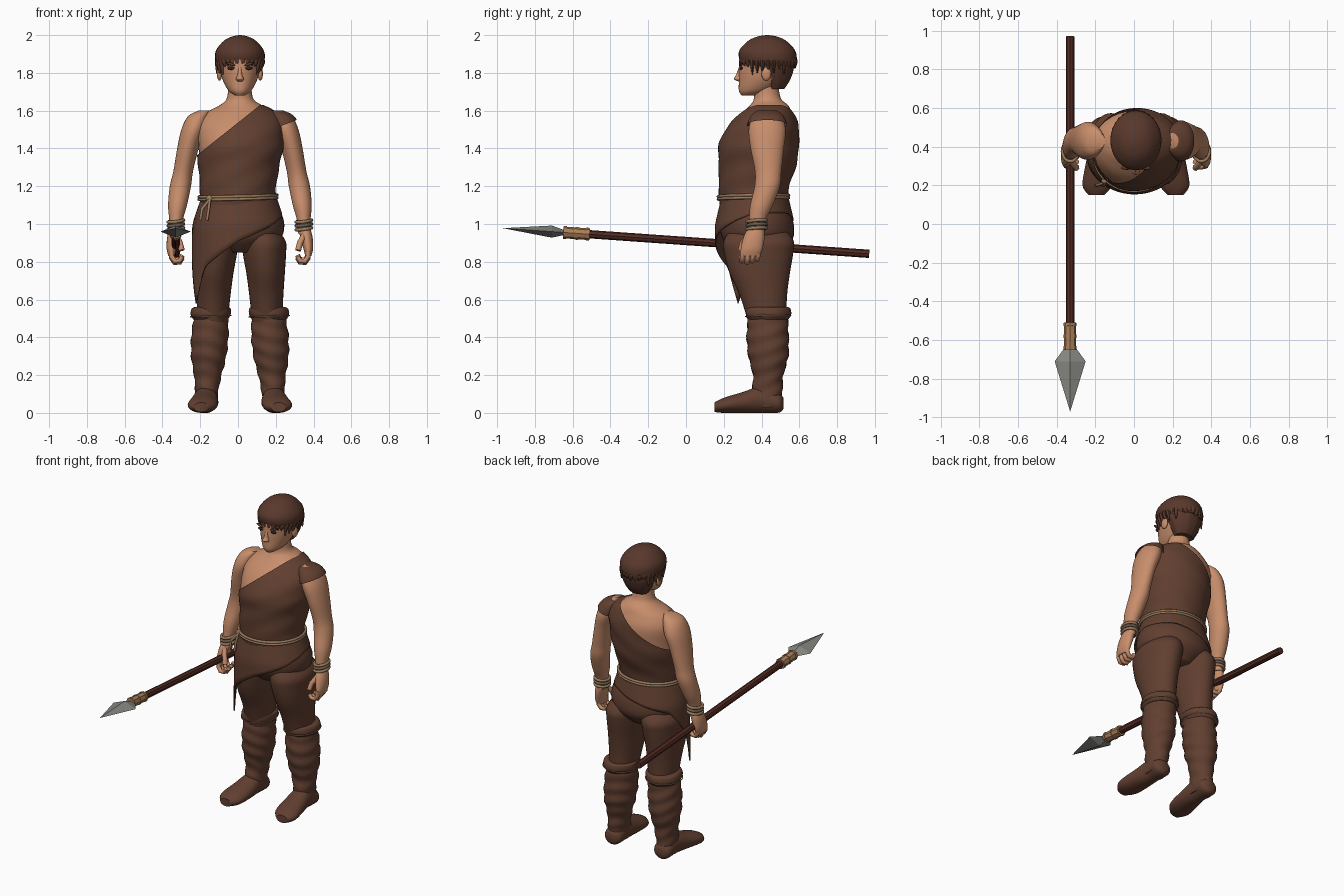
import bpy, bmesh, math, random
from mathutils import Vector

random.seed(4)
if "Cube" in bpy.data.objects:
    bpy.data.objects.remove(bpy.data.objects["Cube"])

MID = 0.01  # body centre line


def material(name, r, g, b):
    mat = bpy.data.materials.new(name)
    mat.use_nodes = True
    mat.diffuse_color = (r, g, b, 1)
    shader = mat.node_tree.nodes["Principled BSDF"]
    shader.inputs["Base Color"].default_value = (r, g, b, 1)
    shader.inputs["Roughness"].default_value = 0.9
    return mat


skin = material("skin", 0.58, 0.27, 0.15)
cloth = material("brown cloth", 0.12, 0.05, 0.03)
hair_mat = material("dark brown hair", 0.1, 0.04, 0.025)
wood = material("dark red wood", 0.085, 0.024, 0.016)
steel = material("grey steel", 0.24, 0.24, 0.22)
binding_mat = material("tan binding", 0.4, 0.21, 0.1)
rope = material("rope", 0.33, 0.2, 0.11)
bronze = material("dull bracelet", 0.16, 0.11, 0.075)
dark = material("dark eye", 0.03, 0.014, 0.01)


def finish(name, bm, mat, angle=50):
    bmesh.ops.recalc_face_normals(bm, faces=bm.faces)
    mesh = bpy.data.meshes.new(name)
    bm.to_mesh(mesh)
    bm.free()
    mesh.materials.append(mat)
    ob = bpy.data.objects.new(name, mesh)
    bpy.context.collection.objects.link(ob)
    bpy.ops.object.select_all(action='DESELECT')
    ob.select_set(True)
    bpy.context.view_layer.objects.active = ob
    if angle:
        bpy.ops.object.shade_smooth_by_angle(angle=math.radians(angle))
    return ob


def spline(keys, steps):
    # Catmull-Rom through every component of the key rows
    last = len(keys) - 1
    for i in range(last):
        p, a, b, q = (keys[max(0, min(last, i + k))] for k in (-1, 0, 1, 2))
        for s in range(steps):
            t = s / steps
            yield [v + t * (w - u) / 2 + t * t * (u - 2.5 * v + 2 * w - z / 2)
                   + t ** 3 * (1.5 * (v - w) + (z - u) / 2)
                   for u, v, w, z in zip(p, a, b, q)]
    yield list(keys[last])


def loft(name, keys, mat, side=0, grow=0, fold=None, lengthwise=False,
         cut=None, steps=5, n=32):
    """Skin elliptical rings (x, y, z, rx, ry); side mirrors, cut is (point, normal)."""
    bm = bmesh.new()
    rings = []
    for x, y, z, rx, ry in spline(keys, steps):
        x = MID + side * x if side else x
        ring = []
        for i in range(n):
            a = math.tau * i / n
            k = 1 + (fold(a, z) if fold else 0)
            u, v = (rx + grow) * k * math.cos(a), (ry + grow) * k * math.sin(a)
            co = (x + u, y, max(0, z + v)) if lengthwise else (x + u, y + v, z)
            ring.append(bm.verts.new(co))
        rings.append(ring)
    for low, high in zip(rings, rings[1:]):
        for i in range(n):
            j = (i + 1) % n
            bm.faces.new((low[i], low[j], high[j], high[i]))
    bm.faces.new(rings[0])
    bm.faces.new(rings[-1])
    if cut:
        bmesh.ops.bisect_plane(bm, geom=bm.verts[:] + bm.edges[:] + bm.faces[:],
                               plane_co=cut[0], plane_no=cut[1], clear_outer=True)
    return finish(name, bm, mat)


def ball(name, centre, size, mat, tilt=0):
    bm = bmesh.new()
    bmesh.ops.create_uvsphere(bm, u_segments=16, v_segments=10, radius=1)
    bmesh.ops.scale(bm, vec=size, verts=bm.verts)
    ob = finish(name, bm, mat)
    ob.location, ob.rotation_euler[1] = centre, tilt
    return ob


def cord(name, points, radius, mat, cyclic=False):
    curve = bpy.data.curves.new(name, 'CURVE')
    curve.dimensions = '3D'
    curve.bevel_depth, curve.bevel_resolution = radius, 2
    curve.use_fill_caps = True
    line = curve.splines.new('POLY')
    line.points.add(len(points) - 1)
    for p, co in zip(line.points, points):
        p.co = (*co, 1)
    line.use_cyclic_u = cyclic
    curve.materials.append(mat)
    ob = bpy.data.objects.new(name, curve)
    bpy.context.collection.objects.link(ob)
    return ob


def hoop(name, x, y, z, rx, ry, radius, mat, wave=0):
    angles = [math.tau * i / 40 for i in range(40)]
    return cord(name, [(x + rx * math.cos(a), y + ry * math.sin(a),
                        z + wave * math.sin(a + 1)) for a in angles], radius, mat, True)


# Torso, one-shoulder tunic and hips
torso = [(0, .355, 1.1, .19, .165), (0, .36, 1.2, .19, .175), (.005, .38, 1.32, .205, .195),
         (.01, .385, 1.42, .22, .2), (.01, .41, 1.52, .22, .175), (.015, .43, 1.59, .18, .13),
         (.015, .44, 1.63, .11, .1), (.01, .43, 1.67, .068, .07), (.01, .42, 1.78, .06, .065)]
loft("torso", torso, skin)
loft("tunic", torso[:7], cloth, grow=.012, steps=8, n=48,
     fold=lambda a, z: .01 * math.sin(45 * z - 5 * math.cos(a)),
     cut=((.13, .4, 1.64), (-.62, 0, .78)))
loft("hips", [(.01, .38, .85, .08, .12), (.01, .38, .92, .21, .185), (.01, .375, 1, .235, .195),
              (.005, .365, 1.08, .215, .18), (0, .355, 1.15, .195, .17)], cloth)

# Slanted wrap skirt with a hanging point on the right hip
HEM = [(0, 1.06), (60, 1.06), (90, 1.03), (150, .96), (185, .8), (205, .58),
       (222, .77), (270, .91), (330, 1.02), (360, 1.06)]


def hem(deg):
    for (a, u), (b, v) in zip(HEM, HEM[1:]):
        if a <= deg <= b:
            return u + (v - u) * (deg - a) / (b - a)


bm = bmesh.new()
columns = []
for deg in range(0, 360, 5):
    a, column = math.radians(deg), []
    for row in range(9):
        z = 1.14 + (hem(deg) - 1.14) * row / 8
        flare = min(1, (1.14 - z) / .14) + max(0, 1 - z) * .3
        column.append(bm.verts.new((.005 + (.2 + .047 * flare) * math.cos(a),
                                    .365 + (.178 + .033 * flare) * math.sin(a), z)))
    columns.append(column)
for one, two in zip(columns, columns[1:] + columns[:1]):
    for r in range(8):
        bm.faces.new((one[r], two[r], two[r + 1], one[r + 1]))
skirt = finish("wrap_skirt", bm, cloth)
skirt.modifiers.new("thickness", 'SOLIDIFY').thickness = .008

# Rope belt with a knot and two tails
for k in range(2):
    hoop("belt", 0, .357, 1.135 + .014 * k, .207, .187, .008, rope, .006)
ball("belt_knot", (-.15, .222, 1.135), (.02, .015, .018), rope)
for end in (-.19, -.155):
    cord("belt_tail", [(-.15, .215, 1.13), (end, .2, 1.08), (end - .01, .2, 1.02)], .008, rope)

# Limbs, the same on both sides
arm = [(.19, .43, 1.6, .03, .04), (.22, .43, 1.57, .055, .075), (.245, .43, 1.5, .065, .098),
       (.275, .43, 1.4, .057, .088), (.3, .435, 1.28, .052, .07), (.315, .43, 1.2, .056, .067),
       (.33, .4, 1.1, .05, .06), (.338, .378, 1.02, .036, .045), (.342, .37, .95, .034, .046)]
palm = [(.342, .37, .98, .03, .042), (.352, .36, .93, .033, .056),
        (.362, .348, .87, .026, .058), (.362, .34, .83, .016, .05)]
leg = [(.1, .38, .98, .09, .14), (.125, .385, .91, .117, .185), (.13, .385, .84, .114, .182),
       (.136, .39, .74, .102, .16), (.14, .41, .62, .09, .125), (.145, .43, .48, .08, .1)]
boot = [(.15, .435, .54, .085, .1), (.158, .432, .42, .098, .11), (.165, .436, .3, .093, .105),
        (.17, .435, .2, .073, .08), (.175, .43, .12, .062, .08), (.18, .425, .03, .058, .08)]
cuff = [(.15, .435, .56, .09, .105), (.152, .435, .55, .104, .117),
        (.155, .435, .52, .106, .12), (.155, .435, .495, .092, .105)]
foot = [(.18, .515, .05, .025, .03), (.18, .49, .053, .058, .052), (.18, .4, .07, .062, .07),
        (.188, .3, .055, .074, .055), (.2, .2, .04, .076, .04), (.205, .15, .03, .04, .025)]

for label, s in (("left", 1), ("right", -1)):
    loft(label + "_arm", arm, skin, s)
    loft(label + "_palm", palm, skin, s, n=20)
    for f in range(4):
        y, drop = .3 + .027 * f, .008 * abs(f - 1)
        path = [(.362, y, .86), (.362, y, .82 + drop), (.345, y - .004, .795 + drop),
                (.318, y - .006, .797 + drop), (.305, y - .006, .82 + drop)]
        cord(label + "_finger", [(MID + s * x, y, z) for x, y, z in path], .0135, skin)
    cord(label + "_thumb", [(MID + s * x, y, z) for x, y, z in
                            ((.34, .33, .94), (.318, .3, .9), (.308, .29, .86))], .016, skin)
    for k in range(3):
        hoop(label + "_bracelet", MID + s * .339, .375, .975 + .02 * k,
             .041, .051, .009, bronze if k == 1 else rope, .006)
    loft(label + "_leg", leg, cloth, s)
    loft(label + "_boot", boot, cloth, s, steps=8,
         fold=lambda a, z: .035 * math.sin(75 * z + 3 * math.cos(a + s)))
    loft(label + "_boot_cuff", cuff, cloth, s,
         fold=lambda a, z: .015 * math.sin(5 * a))
    hoop(label + "_boot_trim", MID + s * .155, .435, .512, .107, .12, .003, rope, .004)
    loft(label + "_foot", foot, cloth, s, lengthwise=True)
    ball(label + "_ear", (MID + s * .108, .425, 1.795), (.014, .026, .036), skin)
    ball(label + "_eye", (MID + s * .045, .292, 1.825), (.022, .008, .009), dark)
    ball(label + "_eyebrow", (MID + s * .048, .29, 1.846), (.03, .01, .007), hair_mat, -s * .3)

# Shoulder cover of the tunic
loft("shoulder_cover", arm[:4], cloth, 1, grow=.013, cut=((.27, .43, 1.535), (.35, 0, -.94)))

# Head, nose and mouth
loft("head", [(.01, .335, 1.68, .025, .04), (.01, .365, 1.705, .06, .085),
              (.01, .4, 1.76, .09, .12), (.01, .42, 1.82, .104, .14),
              (.01, .43, 1.9, .108, .14), (.01, .43, 1.97, .06, .08)], skin)
loft("nose", [(.01, .285, 1.755, .012, .008), (.01, .277, 1.768, .021, .024),
              (.01, .285, 1.79, .013, .02), (.01, .292, 1.83, .009, .012)], skin, n=16)
ball("mouth", (MID, .295, 1.73), (.026, .012, .005), skin)

# Bowl-shaped hair, nape and ragged fringe
loft("hair", [(.01, .445, 1.835, .115, .135), (.01, .435, 1.87, .131, .152),
              (.01, .43, 1.92, .126, .147), (.01, .43, 1.97, .085, .1),
              (.01, .43, 1.993, .04, .05), (.01, .43, 2, .005, .005)], hair_mat)
loft("nape_hair", [(.01, .475, 1.715, .06, .045), (.01, .48, 1.76, .086, .07),
                   (.01, .475, 1.82, .11, .095), (.01, .46, 1.88, .12, .11)], hair_mat,
     fold=lambda a, z: .03 * math.sin(11 * a))
for i in range(30):
    a = math.tau * i / 30
    x, y = MID + .114 * math.cos(a), .435 + .142 * math.sin(a)
    drop = random.uniform(.025, .04) + .03 * (abs(math.cos(a)) > .75)
    loft("hair_tuft", [(x, y, 1.87, .017, .014), (x, y, 1.85, .018, .013),
                       (x + random.uniform(-.01, .01), y, 1.86 - drop, .003, .003)],
         hair_mat, n=8, steps=2)


# Spear held through the right hand
def spear_z(y):
    return .91 - .07 * y


def rod(name, start, end, radius, mat, sides=8):
    a, b = (Vector((-.33, y, spear_z(y))) for y in (start, end))
    bm = bmesh.new()
    bmesh.ops.create_cone(bm, cap_ends=True, segments=sides, depth=(b - a).length,
                          radius1=radius, radius2=radius)
    ob = finish(name, bm, mat, 0)
    ob.location = (a + b) / 2
    ob.rotation_euler = (b - a).to_track_quat('Z', 'Y').to_euler()
    return ob


rod("spear_shaft", -.6, .97, .022, wood)
rod("spear_binding", -.65, -.51, .031, binding_mat)
for y in (-.64, -.58, -.52):
    rod("binding_band", y - .008, y + .008, .034, binding_mat)

bm = bmesh.new()
tip, base = (bm.verts.new((-.33, y, spear_z(y))) for y in (-.97, -.6))
belly = [bm.verts.new((-.33 + dx, -.71, spear_z(-.71) + dz))
         for dx, dz in ((.08, 0), (0, .032), (-.08, 0), (0, -.032))]
for i in range(4):
    for end in (tip, base):
        bm.faces.new((belly[i], belly[(i + 1) % 4], end))
finish("spear_blade", bm, steel, 0)
